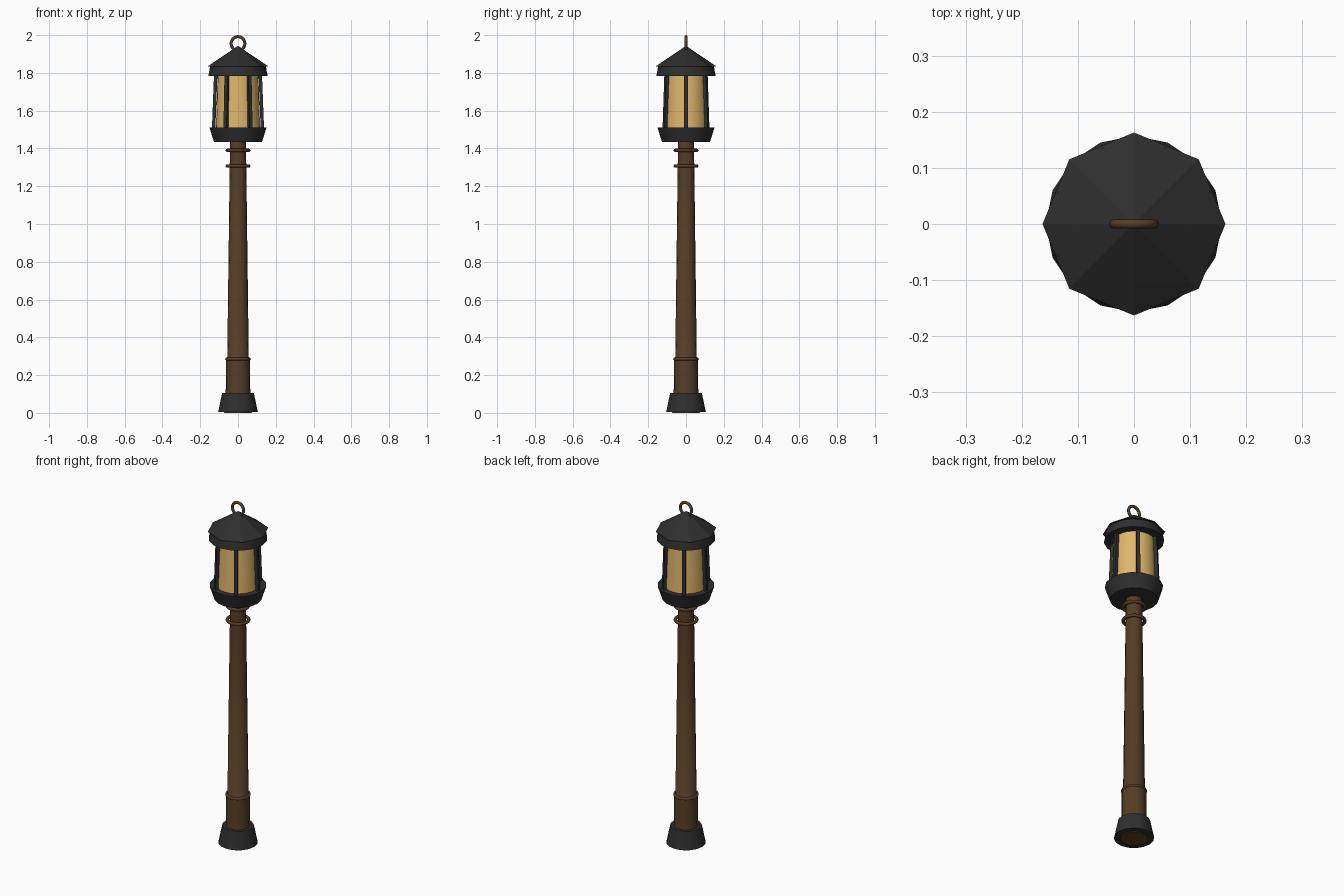
import bpy, bmesh
from math import pi, cos, sin, radians
from mathutils import Matrix, Vector

cube = bpy.data.objects.get("Cube")
if cube:
    bpy.data.objects.remove(cube, do_unlink=True)


def material(name, rgb):
    m = bpy.data.materials.new(name)
    m.use_nodes = True
    m.diffuse_color = (*rgb, 1)
    m.node_tree.nodes["Principled BSDF"].inputs["Base Color"].default_value = (*rgb, 1)
    return m


iron = material("dark iron", (0.028, 0.028, 0.029))
wood = material("brown wood", (0.095, 0.047, 0.018))
glow = material("amber glass", (0.75, 0.47, 0.15))


def finish(bm, name, mat, angle=40):
    bmesh.ops.recalc_face_normals(bm, faces=bm.faces)
    mesh = bpy.data.meshes.new(name)
    bm.to_mesh(mesh)
    bm.free()
    ob = bpy.data.objects.new(name, mesh)
    bpy.context.collection.objects.link(ob)
    mesh.materials.append(mat)
    if angle:
        bpy.ops.object.select_all(action='DESELECT')
        ob.select_set(True)
        bpy.context.view_layer.objects.active = ob
        bpy.ops.object.shade_smooth_by_angle(angle=radians(angle))
    return ob


def lathe(name, profile, mat, sides=16, angle=40, closed=False):
    """Turn a (radius, height) profile about z; closed makes a hollow ring."""
    bm = bmesh.new()
    rings = [[bm.verts.new((r * cos(2 * pi * i / sides), r * sin(2 * pi * i / sides), z))
              for i in range(sides)] for r, z in profile]
    pairs = list(zip(rings, rings[1:]))
    if closed:
        pairs.append((rings[-1], rings[0]))
    else:
        bm.faces.new(rings[0])
        bm.faces.new(rings[-1])
    for a, b in pairs:
        for i in range(sides):
            j = (i + 1) % sides
            bm.faces.new((a[i], a[j], b[j], b[i]))
    return finish(bm, name, mat, angle)


def torus(name, major, minor, z, mat, upright=False):
    tilt = (pi / 2, 0, 0) if upright else (0, 0, 0)
    bpy.ops.mesh.primitive_torus_add(major_radius=major, minor_radius=minor, major_segments=24,
                                     minor_segments=8, location=(0, 0, z), rotation=tilt)
    ob = bpy.context.object
    ob.name = name
    ob.data.materials.append(mat)
    bpy.ops.object.shade_smooth()


# Foot and post
lathe("foot", [(0.07, 0.004), (0.105, 0.004), (0.084, 0.105), (0.06, 0.105)], iron, closed=True)
lathe("post", [(0.073, 0), (0.065, 0.1), (0.064, 0.28), (0.057, 0.288),
               (0.044, 1.3), (0.042, 1.44)], wood)
torus("lower_post_ring", 0.06, 0.008, 0.285, wood)
torus("middle_post_ring", 0.057, 0.009, 1.307, wood)
torus("upper_post_ring", 0.057, 0.009, 1.39, wood)

# Lantern body
lathe("lantern_tray", [(0.126, 1.433), (0.152, 1.512)], iron)
lathe("lantern_glass", [(0.117, 1.505), (0.108, 1.79)], glow, 24)

# Six slanted bars around the glass
for k in range(6):
    bm = bmesh.new()
    bmesh.ops.create_cube(bm, size=1)
    for v in bm.verts:
        top = v.co.z > 0
        v.co = Vector(((0.118 if top else 0.129) + v.co.x * 0.018, v.co.y * 0.019,
                       1.79 if top else 1.505))
    bm.transform(Matrix.Rotation(k * pi / 3, 4, 'Z'))
    finish(bm, f"lantern_bar_{k + 1}", iron, 0)

# Roof and hanging ring
lathe("roof_band", [(0.157, 1.783), (0.147, 1.836)], iron)
bm = bmesh.new()
bmesh.ops.create_cone(bm, cap_ends=True, segments=8, radius1=0.163, radius2=0, depth=0.11,
                      matrix=Matrix.Translation((0, 0, 1.888)))
finish(bm, "roof", iron, 0)
torus("hanging_ring", 0.0365, 0.008, 1.9555, wood, upright=True)
